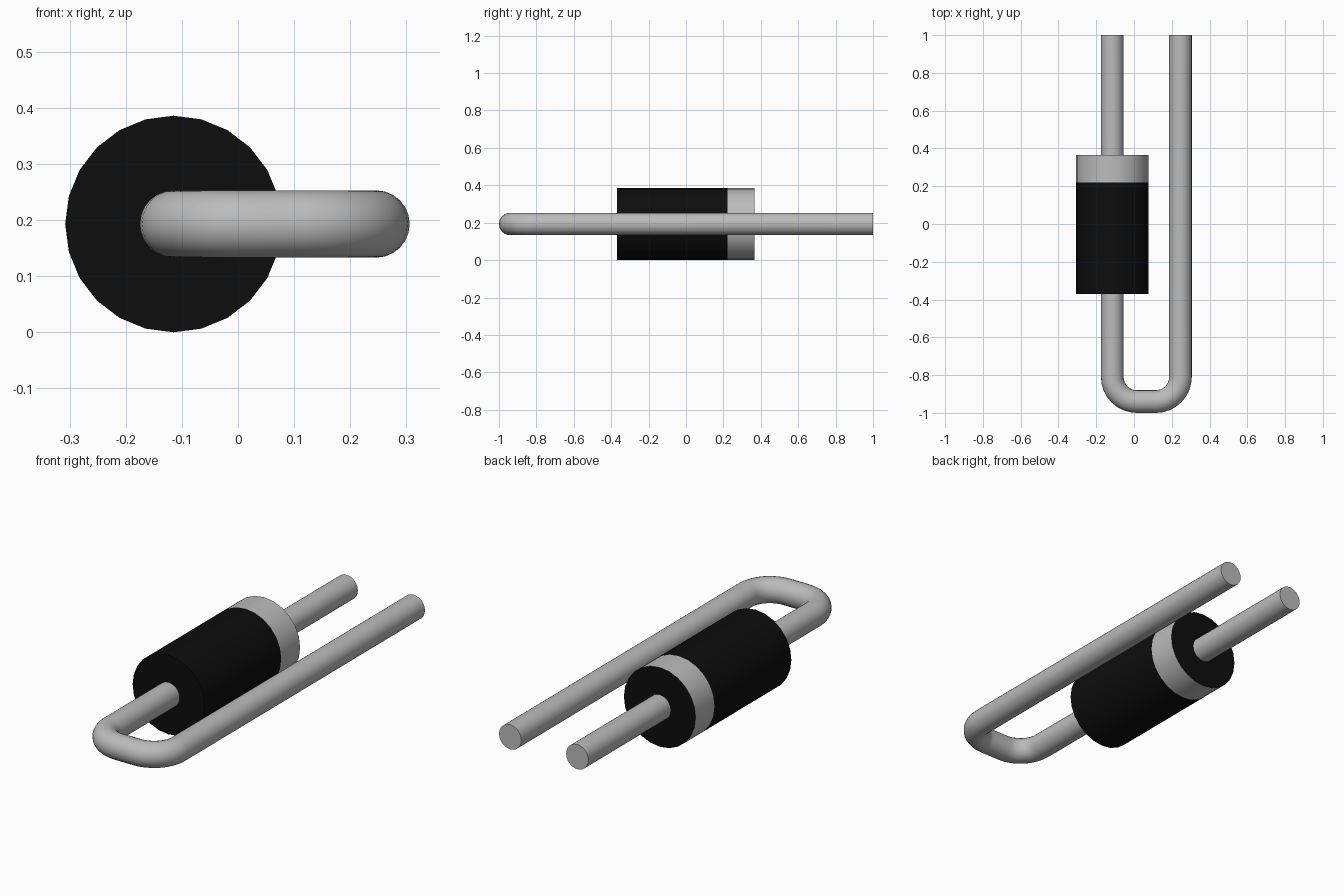
import bpy, bmesh, math
from mathutils import Matrix, Vector

if "Cube" in bpy.data.objects:
    bpy.data.objects.remove(bpy.data.objects["Cube"])


def material(name, rgb, metallic=0.0):
    m = bpy.data.materials.new(name)
    m.use_nodes = True
    m.diffuse_color = (*rgb, 1)
    m.node_tree.nodes["Principled BSDF"].inputs["Base Color"].default_value = (*rgb, 1)
    return m


black = material("black_plastic", (0.004, 0.004, 0.004))
silver = material("silver_grey", (0.5, 0.5, 0.5))

AXIS_X, AXIS_Z, RADIUS = -0.115, 0.193, 0.193
WIRE_R, RETURN_X, BEND, FRONT = 0.06, 0.246, 0.13, -0.94


def finish(name, bm, mats):
    bmesh.ops.recalc_face_normals(bm, faces=bm.faces)
    mesh = bpy.data.meshes.new(name)
    bm.to_mesh(mesh)
    bm.free()
    obj = bpy.data.objects.new(name, mesh)
    bpy.context.collection.objects.link(obj)
    for m in mats:
        mesh.materials.append(m)
    bpy.ops.object.select_all(action='DESELECT')
    obj.select_set(True)
    bpy.context.view_layer.objects.active = obj
    bpy.ops.object.shade_smooth_by_angle(angle=math.radians(40))
    return obj


# Cylindrical body, cut to give the painted band near the back
bm = bmesh.new()
y0, y1, band = -0.37, 0.366, 0.221
bmesh.ops.create_cone(
    bm, cap_ends=True, segments=24, radius1=RADIUS, radius2=RADIUS, depth=y1 - y0,
    matrix=Matrix.Translation((AXIS_X, (y0 + y1) / 2, AXIS_Z))
    @ Matrix.Rotation(math.pi / 2, 4, 'X'))
bmesh.ops.bisect_plane(bm, geom=bm.verts[:] + bm.edges[:] + bm.faces[:],
                       plane_co=(0, band, 0), plane_no=(0, 1, 0))
for f in bm.faces:
    side = abs(f.normal.y) < 0.5
    f.material_index = int(side and f.calc_center_median().y > band)
finish("body", bm, [black, silver])

# Wire centre line: straight leads joined by two rounded corners
path = [Vector((AXIS_X, 1, AXIS_Z))]
for cx, start in ((AXIS_X + BEND, 180), (RETURN_X - BEND, 270)):
    for i in range(9):
        a = math.radians(start + 90 * i / 8)
        path.append(Vector((cx + BEND * math.cos(a),
                            FRONT + BEND + BEND * math.sin(a), AXIS_Z)))
path.append(Vector((RETURN_X, 1, AXIS_Z)))

# Sweep a round section along the centre line and cap both ends
bm = bmesh.new()
SIDES = 24
rings = []
for i, p in enumerate(path):
    t = (path[min(i + 1, len(path) - 1)] - path[max(i - 1, 0)]).normalized()
    if i in (1, len(path) - 2) or i in (0, len(path) - 1):
        t = Vector((0, -1 if i < 2 else 1, 0))
    across = Vector((-t.y, t.x, 0))
    ring = []
    for k in range(SIDES):
        a = math.tau * k / SIDES
        ring.append(bm.verts.new(p + WIRE_R * (across * math.cos(a)
                                               + Vector((0, 0, math.sin(a))))))
    rings.append(ring)
for r, s in zip(rings, rings[1:]):
    for k in range(SIDES):
        n = (k + 1) % SIDES
        bm.faces.new((r[k], r[n], s[n], s[k]))
bm.faces.new(rings[0])
bm.faces.new(rings[-1])
finish("wire_lead", bm, [silver])
